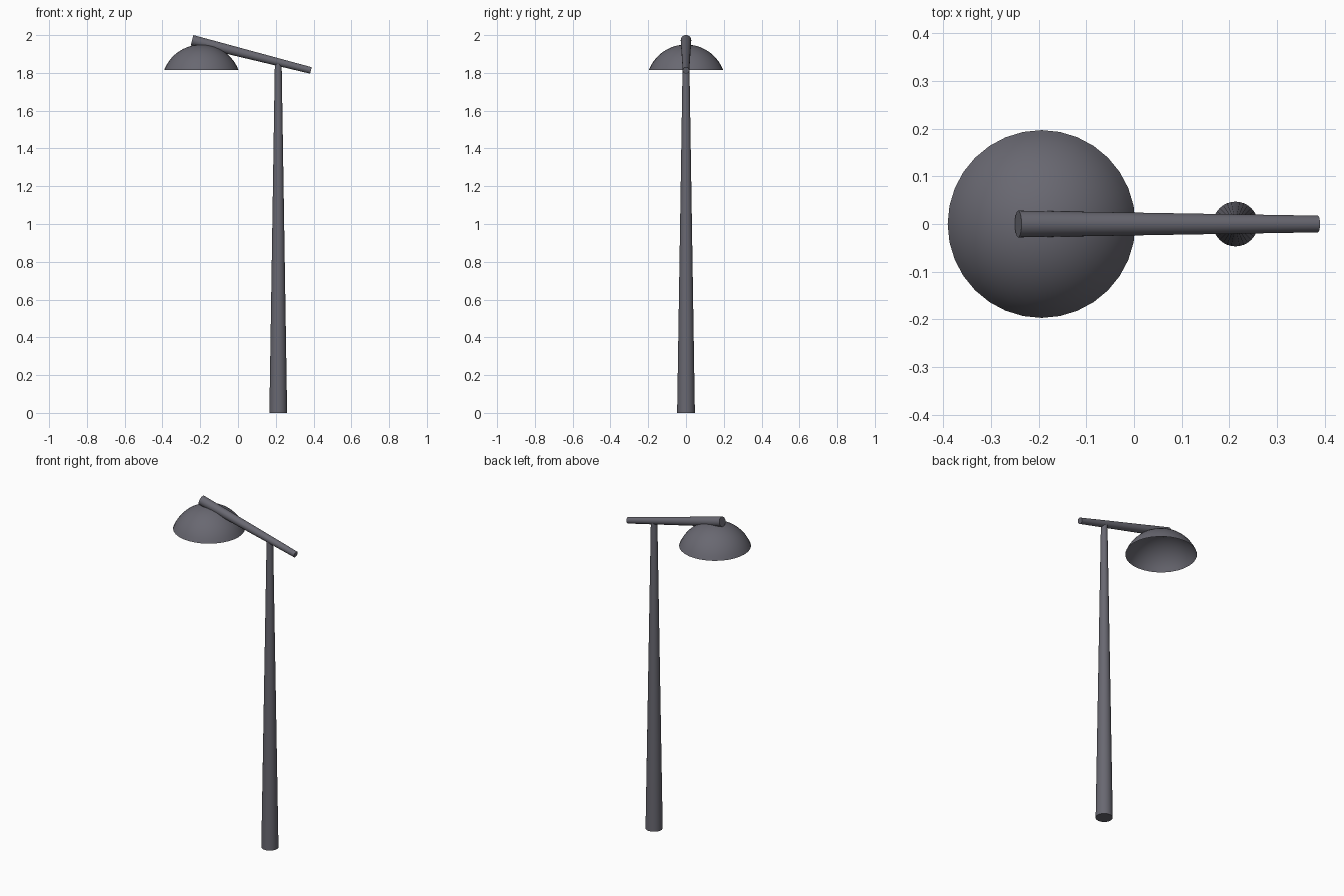
import bpy, math
from mathutils import Vector

if "Cube" in bpy.data.objects:
    bpy.data.objects.remove(bpy.data.objects["Cube"])

metal = bpy.data.materials.new("dark_grey_metal")
metal.diffuse_color = (0.14, 0.138, 0.165, 1)
metal.use_nodes = True
metal.node_tree.nodes["Principled BSDF"].inputs["Base Color"].default_value = metal.diffuse_color


def finish(obj, name):
    obj.name = name
    obj.data.materials.append(metal)
    bpy.ops.object.shade_smooth_by_angle(angle=math.radians(40))
    return obj


def tapered_rod(name, start, end, r_start, r_end, sides=32):
    a, b = Vector(start), Vector(end)
    bpy.ops.mesh.primitive_cone_add(vertices=sides, radius1=r_start, radius2=r_end,
                                    depth=(b - a).length, location=(a + b) / 2)
    obj = bpy.context.object
    obj.rotation_euler = (b - a).to_track_quat('Z', 'Y').to_euler()
    return finish(obj, name)


def dome(name, x, base_z, radius, height, sides=32, rings=10):
    # open spherical cap, swept ring by ring from the rim to the crown
    big_r = (radius ** 2 + height ** 2) / (2 * height)
    rim = math.asin(radius / big_r)
    verts, faces = [], []
    for i in range(rings):
        t = rim * (1 - i / rings)
        z = base_z + height - big_r * (1 - math.cos(t))
        for j in range(sides):
            a = 2 * math.pi * j / sides
            verts.append((x + big_r * math.sin(t) * math.cos(a),
                          big_r * math.sin(t) * math.sin(a), z))
    verts.append((x, 0, base_z + height))
    for j in range(sides):
        k = (j + 1) % sides
        for i in range(rings - 1):
            faces.append((i * sides + j, i * sides + k,
                          (i + 1) * sides + k, (i + 1) * sides + j))
        faces.append(((rings - 1) * sides + j, (rings - 1) * sides + k, rings * sides))
    mesh = bpy.data.meshes.new(name)
    mesh.from_pydata(verts, [], faces)
    obj = bpy.data.objects.new(name, mesh)
    bpy.context.collection.objects.link(obj)
    bpy.ops.object.select_all(action='DESELECT')
    obj.select_set(True)
    bpy.context.view_layer.objects.active = obj
    return finish(obj, name)


# upright pole, sloping arm and hanging lamp shade
tapered_rod("pole", (0.213, 0, 0), (0.213, 0, 1.85), 0.047, 0.018)
tapered_rod("arm", (-0.243, 0, 1.973), (0.386, 0, 1.813), 0.028, 0.0175)
dome("lamp_shade", -0.194, 1.815, 0.197, 0.135)
